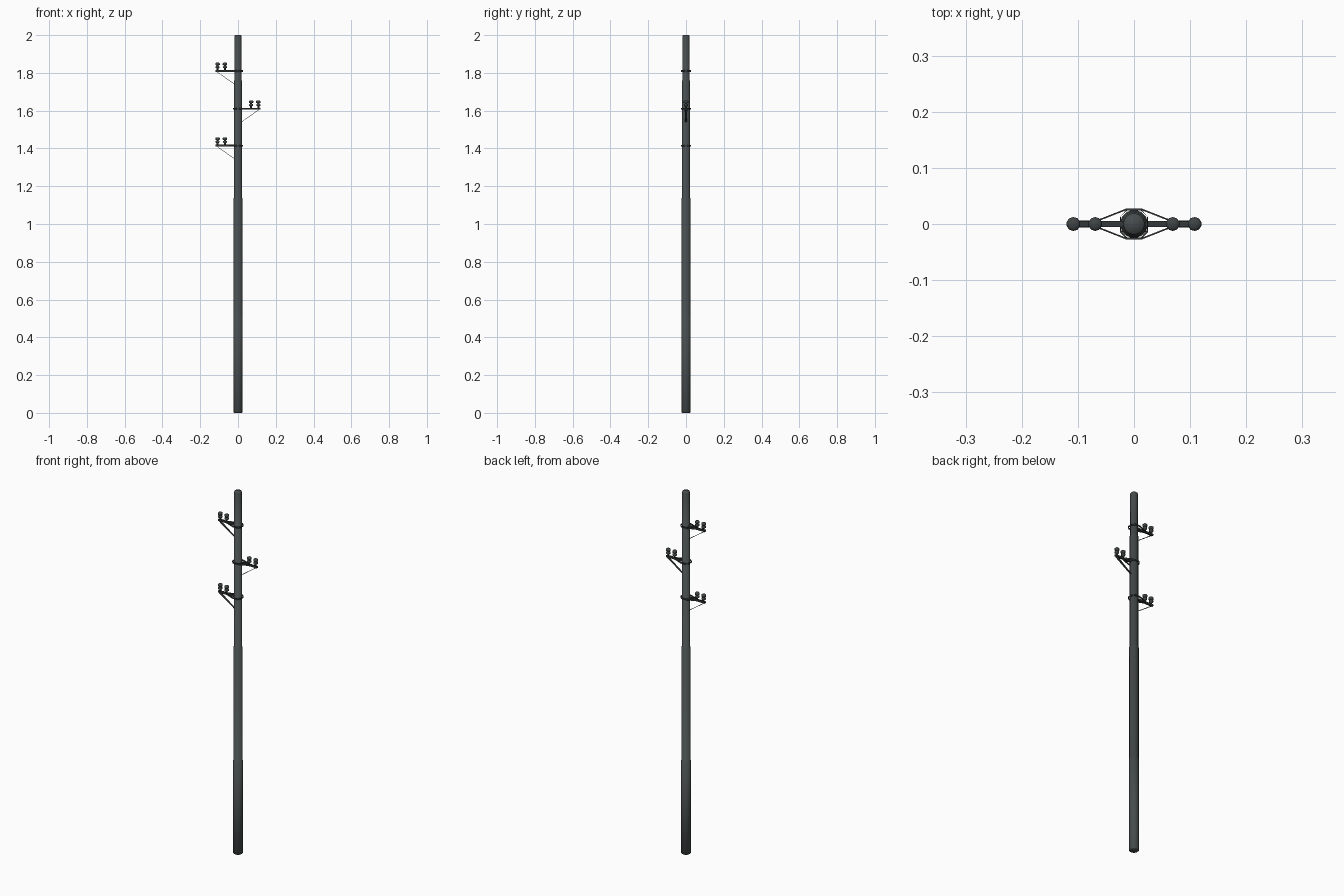
import bpy, bmesh, math
from mathutils import Vector

if "Cube" in bpy.data.objects:
    bpy.data.objects.remove(bpy.data.objects["Cube"])


def material(name, rgb):
    m = bpy.data.materials.new(name)
    m.diffuse_color = (*rgb, 1)
    m.use_nodes = True
    m.node_tree.nodes["Principled BSDF"].inputs["Base Color"].default_value = m.diffuse_color
    return m


POLE = material("dark grey steel", (0.062, 0.072, 0.072))
IRON = material("black iron", (0.035, 0.04, 0.04))
CERAMIC = material("grey insulator", (0.05, 0.058, 0.058))


def finish(bm, name, mat, smooth=False):
    bmesh.ops.recalc_face_normals(bm, faces=bm.faces)
    me = bpy.data.meshes.new(name)
    bm.to_mesh(me)
    bm.free()
    me.materials.append(mat)
    for p in me.polygons:
        p.use_smooth = smooth
    ob = bpy.data.objects.new(name, me)
    bpy.context.collection.objects.link(ob)
    return ob


def lathe(name, profile, sides, mat, pos=(0, 0, 0), smooth=True):
    """Closed turned solid from (radius, height) points."""
    bm = bmesh.new()
    rings = []
    for r, z in profile:
        rings.append([bm.verts.new((pos[0] + r * math.cos(2 * math.pi * (i + .5) / sides),
                                    pos[1] + r * math.sin(2 * math.pi * (i + .5) / sides),
                                    pos[2] + z)) for i in range(sides)])
    for a, b in zip(rings, rings[1:]):
        for i in range(sides):
            j = (i + 1) % sides
            bm.faces.new((a[i], a[j], b[j], b[i]))
    bm.faces.new(rings[0])
    bm.faces.new(rings[-1])
    return finish(bm, name, mat, smooth)


def strip(name, sections, mat):
    """Bar swept through (centre, half side vector, half up vector) sections."""
    bm = bmesh.new()
    loops = []
    for c, s, u in sections:
        c, s, u = Vector(c), Vector(s), Vector(u)
        loops.append([bm.verts.new(p) for p in (c - s - u, c + s - u, c + s + u, c - s + u)])
    for a, b in zip(loops, loops[1:]):
        for i in range(4):
            j = (i + 1) % 4
            bm.faces.new((a[i], a[j], b[j], b[i]))
    bm.faces.new(loops[0])
    bm.faces.new(loops[-1])
    return finish(bm, name, mat)


# Telescoping pole in four sections
lathe("pole", [(0.021, 0), (0.025, 0.004), (0.025, 0.51), (0.0232, 0.511), (0.0232, 1.138),
               (0.0212, 1.139), (0.0212, 1.76), (0.019, 1.761), (0.019, 1.996), (0.017, 2.0)],
      16, POLE)

# Cross-arms, alternating sides
for n, (z, d) in enumerate(((1.81, -1), (1.61, 1), (1.415, -1)), 1):
    # Main bar
    strip(f"arm_{n}", [((0.015 * d, 0, z), (0, 0.005, 0), (0, 0, 0.005)),
                       ((0.118 * d, 0, z), (0, 0.005, 0), (0, 0, 0.005))], IRON)
    # Flat diagonal brace below the bar
    strip(f"brace_{n}", [((0.112 * d, 0, z - 0.004), (0, 0.007, 0), (0, 0, 0.0013)),
                         ((0.018 * d, 0, z - 0.07), (0, 0.004, 0), (0, 0, 0.0013))], IRON)
    # Strap halves running from the bar round the pole
    for side, label in ((-1, "front"), (1, "back")):
        path = [(0.07, 0.004), (0.014, 0.026), (-0.012, 0.026), (-0.024, 0.013), (-0.024, 0)]
        strip(f"{label}_strap_{n}",
              [((x * d, y * side, z), (0.0012 * d if i > 2 else 0, 0 if i > 3 else 0.0015, 0),
                (0, 0, 0.004)) for i, (x, y) in enumerate(path)], IRON)
    # Two-skirt insulators
    for x, label in ((0.069, "inner"), (0.108, "outer")):
        lathe(f"{label}_insulator_{n}",
              [(0.005, 0), (0.005, 0.011), (0.011, 0.013), (0.0115, 0.02), (0.006, 0.023),
               (0.006, 0.026), (0.0125, 0.029), (0.0125, 0.037), (0.008, 0.041)],
              10, CERAMIC, (x * d, 0, z + 0.003))
